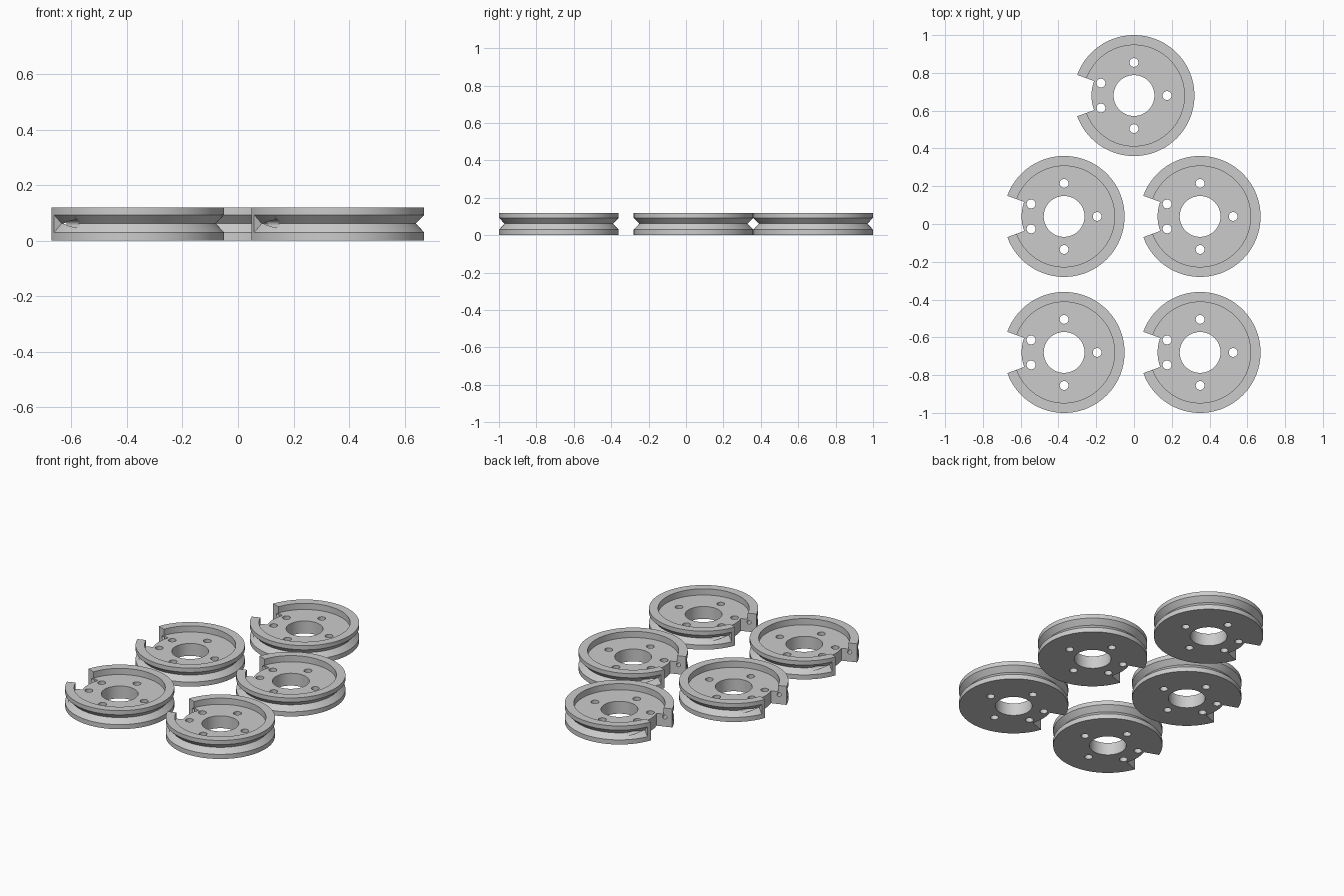
import bpy, bmesh, math
from mathutils import Vector, Matrix

if "Cube" in bpy.data.objects:
    bpy.data.objects.remove(bpy.data.objects["Cube"])

H, R = 0.12, 0.32          # pulley height and outer radius
NOTCH = math.radians(20)   # half angle of the notch, which faces -x


def make_object(name, bm):
    bmesh.ops.recalc_face_normals(bm, faces=bm.faces[:])
    me = bpy.data.meshes.new(name)
    bm.to_mesh(me)
    bm.free()
    ob = bpy.data.objects.new(name, me)
    bpy.context.collection.objects.link(ob)
    return ob


def lathe(name, profile, start=0.0, end=2 * math.pi, steps=144):
    """Spin a closed (radius, z) profile about z; cap the ends if partial."""
    full = end - start > 2 * math.pi - 1e-4
    bm = bmesh.new()
    rings = []
    for i in range(steps if full else steps + 1):
        a = start + (end - start) * i / steps
        rings.append([bm.verts.new((r * math.cos(a), r * math.sin(a), z)) for r, z in profile])
    n = len(profile)
    for i in range(steps):
        p, q = rings[i], rings[(i + 1) % len(rings)]
        for j in range(n):
            k = (j + 1) % n
            bm.faces.new((p[j], p[k], q[k], q[j]))
    if not full:
        bm.faces.new(rings[0])
        bm.faces.new(rings[-1])
    return make_object(name, bm)


def rod(name, a, b, radius, sides=24):
    a, b = Vector(a), Vector(b)
    d = b - a
    mat = Matrix.Translation((a + b) / 2) @ d.to_track_quat('Z', 'Y').to_matrix().to_4x4()
    bm = bmesh.new()
    bmesh.ops.create_cone(bm, cap_ends=True, segments=sides, radius1=radius,
                          radius2=radius, depth=d.length, matrix=mat)
    return make_object(name, bm)


# Pulley body: ring with a recessed top and a central bore
body = lathe("pulley_body", [(0.108, 0), (R, 0), (R, H), (0.267, H), (0.267, 0.08), (0.108, 0.08)])

cutters = []
# V groove, stopping just short of the notch
stop = math.pi - math.radians(24.2)
cutters.append(lathe("groove_cutter", [(0.29, 0.0615), (0.35, -0.0015), (0.35, 0.1245)],
                     -stop, stop, 126))
# Notch in the rim
cutters.append(lathe("notch_cutter", [(0.225, -0.05), (0.5, -0.05), (0.5, 0.2), (0.225, 0.2)],
                     math.pi - NOTCH, math.pi + NOTCH, 16))
# Bolt holes
for x, y in [(0.175, 0), (0, 0.175), (0, -0.175), (-0.175, 0.066), (-0.175, -0.066)]:
    cutters.append(rod("bolt_cutter", (x, y, -0.05), (x, y, 0.2), 0.0235))
# Cord holes from each notch face into the groove
for s in (1, -1):
    a = math.pi - s * NOTCH
    p = Vector((0.275 * math.cos(a), 0.275 * math.sin(a), 0.0615))
    t = Vector((math.sin(a), -math.cos(a), 0)) * s
    cutters.append(rod("cord_cutter", p - t * 0.03, p + t * 0.15, 0.013))

for c in cutters:
    c.hide_render = True
    m = body.modifiers.new("cut", 'BOOLEAN')
    m.operation, m.solver, m.object = 'DIFFERENCE', 'EXACT', c

# Bake the cuts into one shared mesh and drop the helpers
dg = bpy.context.evaluated_depsgraph_get()
mesh = bpy.data.meshes.new_from_object(body.evaluated_get(dg))
mesh.name = "pulley"
for ob in cutters + [body]:
    bpy.data.objects.remove(ob, do_unlink=True)

# Five identical pulleys
spots = [(0, 0.68), (-0.37, 0.04), (0.35, 0.04), (-0.37, -0.68), (0.35, -0.68)]
for i, (x, y) in enumerate(spots):
    ob = bpy.data.objects.new(f"pulley_{i + 1}", mesh)
    ob.location = (x, y, 0)
    bpy.context.collection.objects.link(ob)

bpy.ops.object.select_all(action='DESELECT')
ob.select_set(True)
bpy.context.view_layer.objects.active = ob
bpy.ops.object.shade_smooth_by_angle(angle=math.radians(30))
